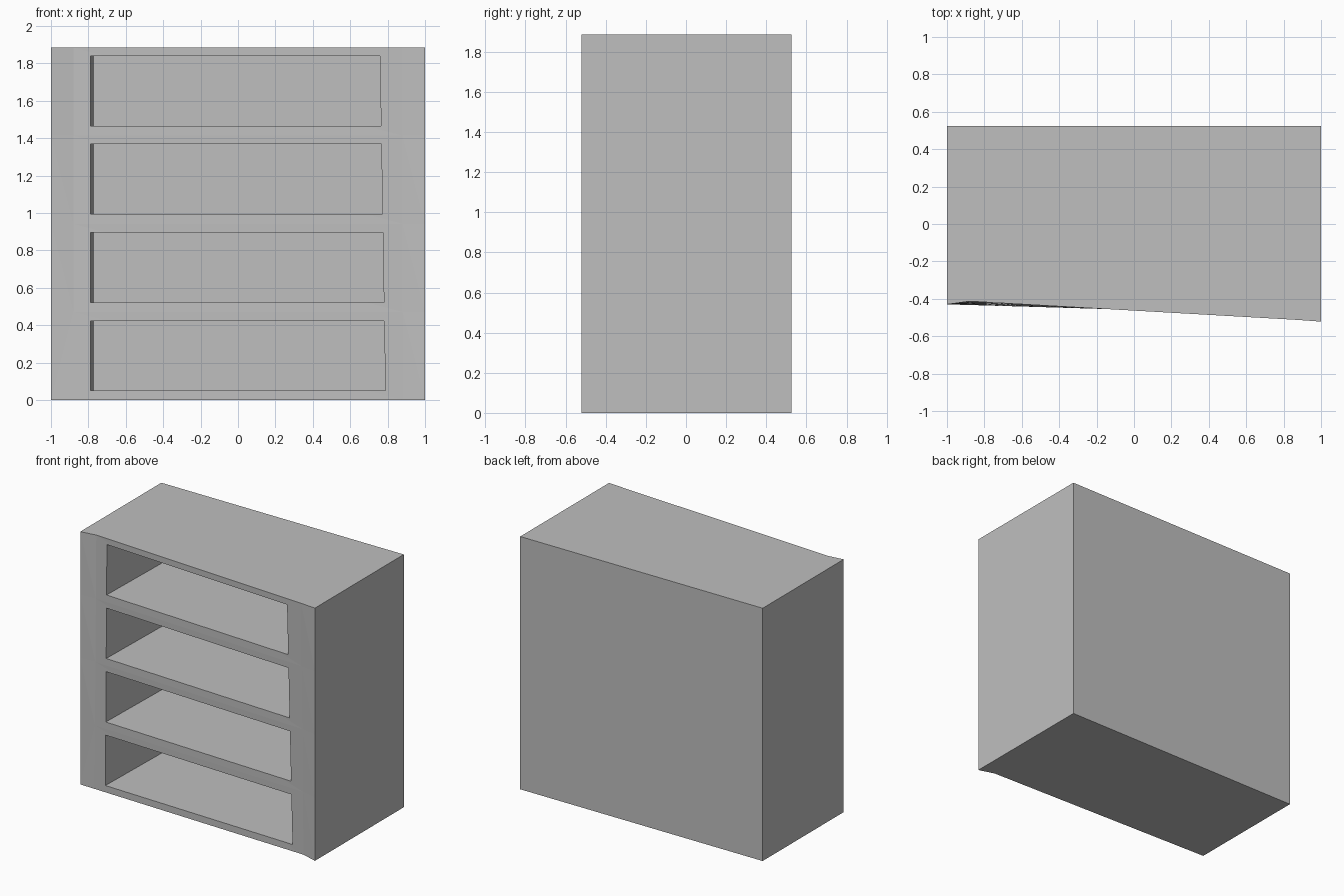
import bpy, bmesh

cube = bpy.data.objects.get("Cube")
if cube:
    bpy.data.objects.remove(cube, do_unlink=True)

HEIGHT, BACK = 1.885, 0.525

grey = bpy.data.materials.new("cabinet_grey")
grey.use_nodes = True
colour = (0.52, 0.52, 0.52, 1)
grey.diffuse_color = colour
grey.node_tree.nodes["Principled BSDF"].inputs["Base Color"].default_value = colour


def make_object(name, bm):
    bmesh.ops.recalc_face_normals(bm, faces=bm.faces[:])
    mesh = bpy.data.meshes.new(name)
    bm.to_mesh(mesh)
    bm.free()
    mesh.materials.append(grey)
    obj = bpy.data.objects.new(name, mesh)
    bpy.context.collection.objects.link(obj)
    return obj


def loft(name, rings):
    """Join rings of equal point count into a capped solid."""
    bm = bmesh.new()
    rows = [[bm.verts.new(p) for p in ring] for ring in rings]
    n = len(rows[0])
    for low, high in zip(rows, rows[1:]):
        for i in range(n):
            j = (i + 1) % n
            bm.faces.new((low[i], low[j], high[j], high[i]))
    bm.faces.new(rows[0][::-1])
    bm.faces.new(rows[-1])
    bmesh.ops.triangulate(bm, faces=[f for f in bm.faces if len(f.verts) == 4])
    return make_object(name, bm)


# Cabinet body with a slightly twisted, slanting front
def section(z):
    t = z / HEIGHT
    front = [(-1, -0.43), (-0.88, -0.433 + 0.02 * t),
             (0.88, -0.485 - 0.028 * t), (1, -0.522)]
    return [(x, y, z) for x, y in front + [(1, BACK), (-1, BACK)]]


body = loft("cabinet_body", [section(HEIGHT * i / 4) for i in range(5)])

# Four open shelf bays, running back at a slight skew
for k in range(4):
    bottom = 0.05 + 0.472 * k

    def bay(z):
        right = 0.786 - 0.016 * z
        return [(-0.793, -0.6, z), (right, -0.6, z),
                (right + 0.024, 0.47, z), (-0.769, 0.47, z)]

    cutter = loft("bay_cutter", [bay(bottom), bay(bottom + 0.374)])
    cutter.hide_render = True
    mod = body.modifiers.new("shelf_bay", "BOOLEAN")
    mod.operation = "DIFFERENCE"
    mod.solver = "EXACT"
    mod.object = cutter
    bpy.context.view_layer.objects.active = body
    bpy.ops.object.modifier_apply(modifier=mod.name)
    bpy.data.objects.remove(cutter, do_unlink=True)
